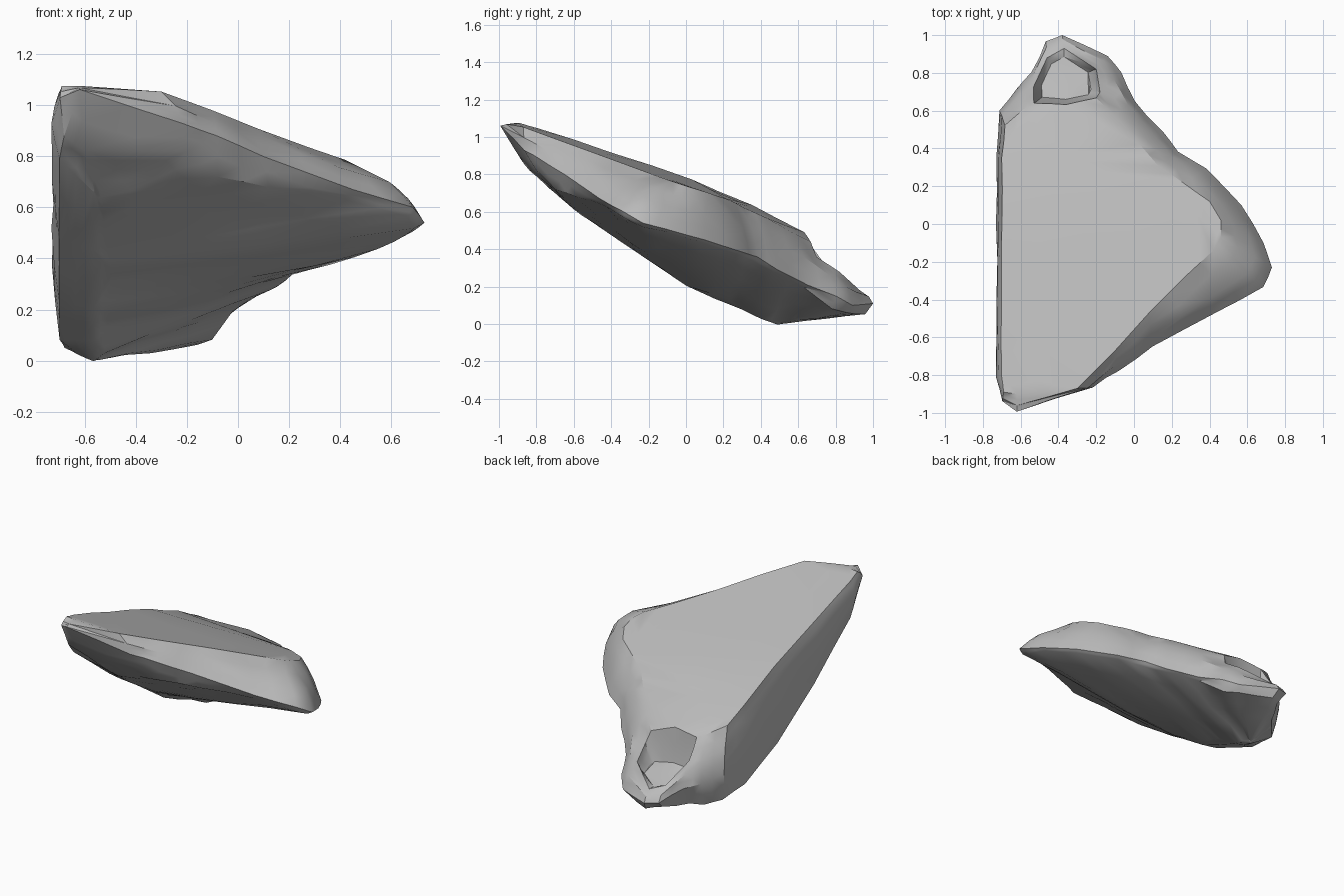
import bpy, bmesh, math
from mathutils import Vector, noise

if "Cube" in bpy.data.objects:
    bpy.data.objects.remove(bpy.data.objects["Cube"])

# outermost outline of the slab, running around from the front corner
RIM = [(-.62, -.99, 1.06), (-.22, -.86, .93), (-.08, -.78, .88), (.10, -.65, .80),
       (.45, -.46, .67), (.68, -.33, .60), (.73, -.23, .54), (.69, -.10, .505),
       (.57, .10, .45), (.38, .29, .39), (.23, .38, .36), (.15, .49, .29),
       (0, .65, .21), (-.07, .80, .15), (-.14, .89, .10), (-.38, 1.0, .11),
       (-.47, .97, .12), (-.54, .80, .18), (-.62, .72, .20), (-.71, .60, .25),
       (-.73, .35, .38), (-.73, 0, .52), (-.73, -.40, .70), (-.73, -.81, .93),
       (-.70, -.94, 1.03)]
# edge of the flat top; points with a third value form the lip of the hollow
TOP = [(-.62, -.90), (-.30, -.87), (-.10, -.67), (.08, -.47), (.28, -.27),
       (.42, -.14), (.46, -.07), (.46, .02), (.40, .12), (.26, .22), (.13, .31),
       (.03, .42), (-.10, .58), (-.18, .70, .36), (-.20, .82, .28), (-.37, .93, .18),
       (-.46, .88, .21), (-.53, .73, .34), (-.57, .62), (-.68, .52), (-.70, .35),
       (-.70, .03), (-.70, -.40), (-.70, -.80), (-.69, -.89)]
# lower edge where the sides turn under
LOW = [(-.60, -.84, .82), (-.20, -.80, .82), (-.08, -.70, .72), (.12, -.58, .68),
       (.43, -.42, .63), (.66, -.32, .57), (.69, -.23, .52), (.66, -.10, .49),
       (.55, .08, .44), (.36, .27, .38), (.21, .36, .34), (.13, .47, .28),
       (-.02, .63, .20), (-.10, .78, .08), (-.16, .86, .06), (-.36, .96, .05),
       (-.45, .90, .06), (-.54, .73, .05), (-.60, .66, .03), (-.68, .57, .05),
       (-.70, .35, .08), (-.70, 0, .23), (-.70, -.40, .49), (-.70, -.80, .79),
       (-.68, -.88, .88)]
# belly height along y
KEEL = [(-.7, .69), (-.3, .40), (-.1, .27), (0, .20), (.25, .11), (.36, .03), (.48, 0), (.6, .02)]


def top_z(x, y):
    return .785 - .327 * y - .04 * (x + .7) - .22 * max(0, y - .2)


def keel(y):
    y = max(-.65, min(.5, y * .85))
    for (a, za), (b, zb) in zip(KEEL, KEEL[1:]):
        if y <= b:
            return Vector((-.56, y, za + (zb - za) * (y - a) / (b - a)))


bm = bmesh.new()


def ring(points):
    return [bm.verts.new(p) for p in points]


def bridge(a, b):
    n = len(a)
    for i in range(n):
        j = (i + 1) % n
        bm.faces.new((a[i], a[j], b[j], b[i]))


# stacked rings: flat top, rounded shoulder, rim, lower edge, belly
top_pts = [Vector(p if len(p) == 3 else (*p, top_z(*p))) for p in TOP]
rim_pts = [Vector(p) for p in RIM]
low_pts = [Vector(p) for p in LOW]
shoulder_pts = []
for r, t in zip(rim_pts, top_pts):
    d = t - r
    shoulder_pts.append(r + Vector((d.x * .33, d.y * .33, d.z * .53)))
top = ring(top_pts)
shoulder = ring(shoulder_pts)
rim = ring(rim_pts)
low = ring(low_pts)
mid = ring([p.lerp(keel(p.y), .45) for p in low_pts])
belly = ring([p.lerp(keel(p.y), .95) for p in low_pts])
for a, b in ((top, shoulder), (shoulder, rim), (rim, low), (low, mid), (mid, belly)):
    bridge(b, a)
bm.faces.new(belly)

# flat top, split where it starts to dip towards the back
back = ring([(-.20, .67, .44), (-.36, .63, .49), (-.53, .64, .47)])
bm.faces.new(top[:10] + top[20:])
bm.faces.new(top[9:13] + back + top[18:21])
bm.faces.new((top[12], top[13], back[0]))
bm.faces.new((back[2], top[17], top[18]))

# hollow scooped out of the low end
lip = top[13:18] + back[::-1]
center = Vector((-.37, .75, .22))
floor = ring([center + Vector(((v.co.x - center.x) * .75, (v.co.y - center.y) * .75,
                               -.03 + (v.co.z - center.z) * .25)) for v in lip])
bridge(lip, floor)
bm.faces.new(floor)

bmesh.ops.triangulate(bm, faces=[f for f in bm.faces if len(f.verts) > 3])
bmesh.ops.subdivide_edges(bm, edges=bm.edges[:], cuts=1, use_grid_fill=True)
bmesh.ops.recalc_face_normals(bm, faces=bm.faces[:])
bm.normal_update()

# weathered unevenness, kept off the flat top
for v in bm.verts:
    if v.normal.z < .8:
        v.co += v.normal * .012 * noise.noise(v.co * 6)

mesh = bpy.data.meshes.new("rock_slab")
bm.to_mesh(mesh)
bm.free()
rock = bpy.data.objects.new("rock_slab", mesh)
bpy.context.collection.objects.link(rock)

stone = bpy.data.materials.new("grey_stone")
stone.diffuse_color = (.5, .5, .5, 1)
stone.use_nodes = True
stone.node_tree.nodes["Principled BSDF"].inputs["Base Color"].default_value = stone.diffuse_color
mesh.materials.append(stone)

bpy.context.view_layer.objects.active = rock
rock.select_set(True)
bpy.ops.object.shade_smooth_by_angle(angle=math.radians(32))
